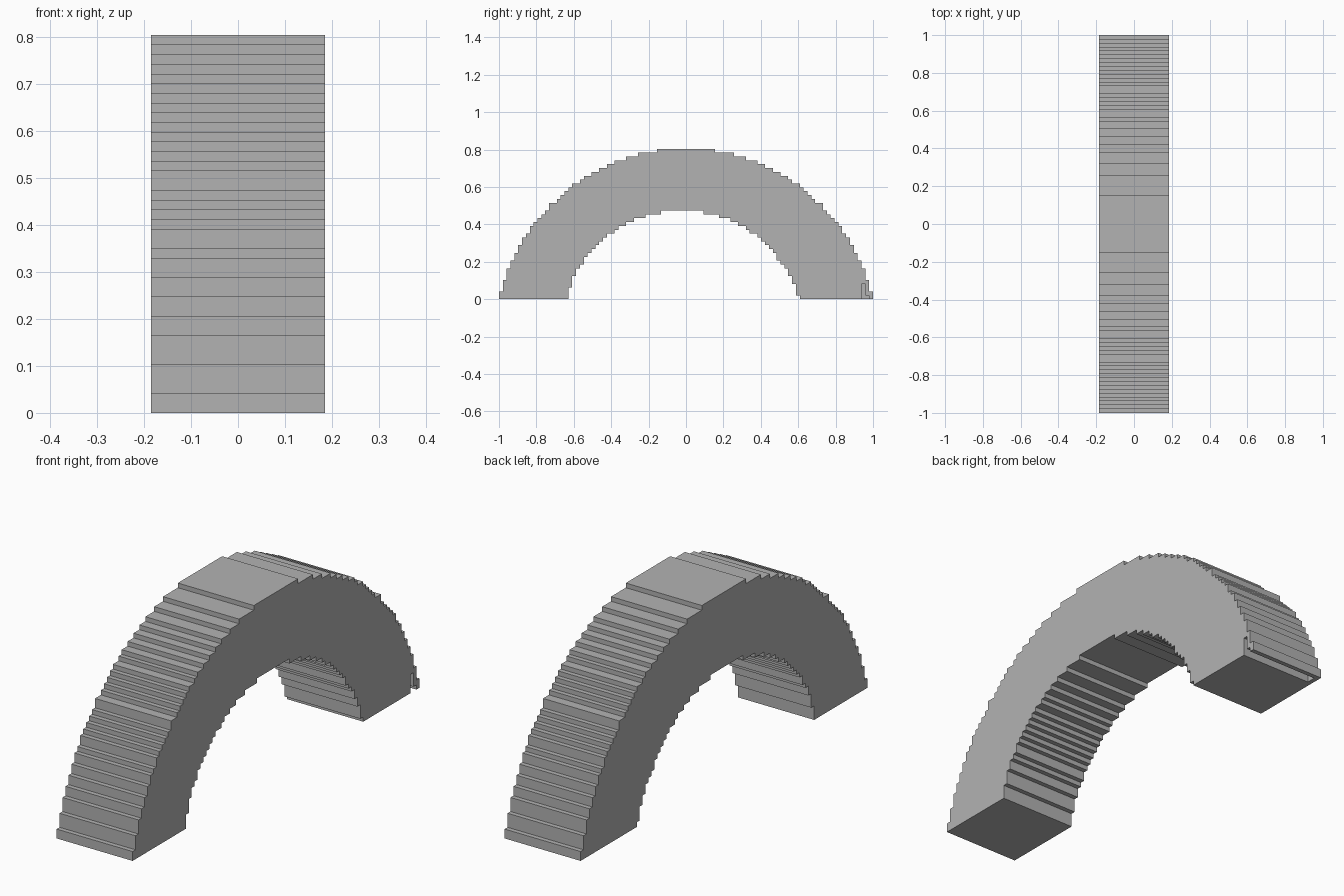
import bpy, bmesh, math

cube = bpy.data.objects.get("Cube")
if cube:
    bpy.data.objects.remove(cube)

U = 2 / 97            # size of one step
HALF_WIDTH = 9        # all sizes below are counted in steps
ROWS, INNER_ROWS = 39, 23

stone = bpy.data.materials.new("stone_grey")
stone.use_nodes = True
grey = (0.448, 0.448, 0.448, 1)
stone.diffuse_color = grey
stone.node_tree.nodes["Principled BSDF"].inputs["Base Color"].default_value = grey


def outer_edge(row):
    """Half length of the arch at a row, snapped to whole steps."""
    if row == 24:
        return 35.5
    low = row < 24
    k = row + (11 if low else 10)
    return math.isqrt(2365 - k * k) + (1.5 if low else 0.5)


def inner_edge(row, side):
    """Edge of the opening at a row; the opening sits slightly off centre."""
    d = INNER_ROWS - row - 0.5
    w = math.sqrt(62.2 * d - d * d)
    t = row / (INNER_ROWS - 1)
    shift = 1.0 + 0.4 * t if side < 0 else -0.8 - 0.3 * t
    return side * (math.floor(w + shift) + 0.5)


def staircase(edges):
    """Stepped line through the row edges, from the bottom to the top."""
    points = []
    for row, y in enumerate(edges):
        if row == 0 or y != edges[row - 1]:
            points += [(edges[row - 1], row), (y, row)] if row else [(y, 0)]
    return points + [(edges[-1], len(edges))]


def prism(name, profile, x0, x1):
    """Extrude a (y, z) profile along x."""
    bm = bmesh.new()
    face = bm.faces.new([bm.verts.new((x0 * U, y * U, z * U)) for y, z in profile])
    new = bmesh.ops.extrude_face_region(bm, geom=[face])["geom"]
    bmesh.ops.translate(bm, vec=((x1 - x0) * U, 0, 0),
                        verts=[v for v in new if isinstance(v, bmesh.types.BMVert)])
    bmesh.ops.recalc_face_normals(bm, faces=bm.faces)
    mesh = bpy.data.meshes.new(name)
    bm.to_mesh(mesh)
    bm.free()
    mesh.materials.append(stone)
    obj = bpy.data.objects.new(name, mesh)
    bpy.context.collection.objects.link(obj)
    return obj


# Stepped arch: outer stairs on both sides, then the opening's stairs
outer = staircase([outer_edge(r) for r in range(ROWS)])
left = staircase([inner_edge(r, -1) for r in range(INNER_ROWS)])
right = staircase([inner_edge(r, 1) for r in range(INNER_ROWS)])
profile = [(-y, z) for y, z in outer] + outer[::-1] + right + left[::-1]
arch = prism("stepped_arch", profile, -HALF_WIDTH, HALF_WIDTH)

# Narrow L-shaped slot in the back foot, open below and on one side
slot = [(45.5, -1), (47.5, -1), (47.5, 1), (46.5, 1), (46.5, 4), (45.5, 4)]
cutter = prism("slot_cutter", slot, 1 - HALF_WIDTH, HALF_WIDTH + 1)
cutter.hide_render = True
cutter.hide_viewport = True
cut = arch.modifiers.new("foot_slot", 'BOOLEAN')
cut.operation = 'DIFFERENCE'
cut.solver = 'EXACT'
cut.object = cutter
